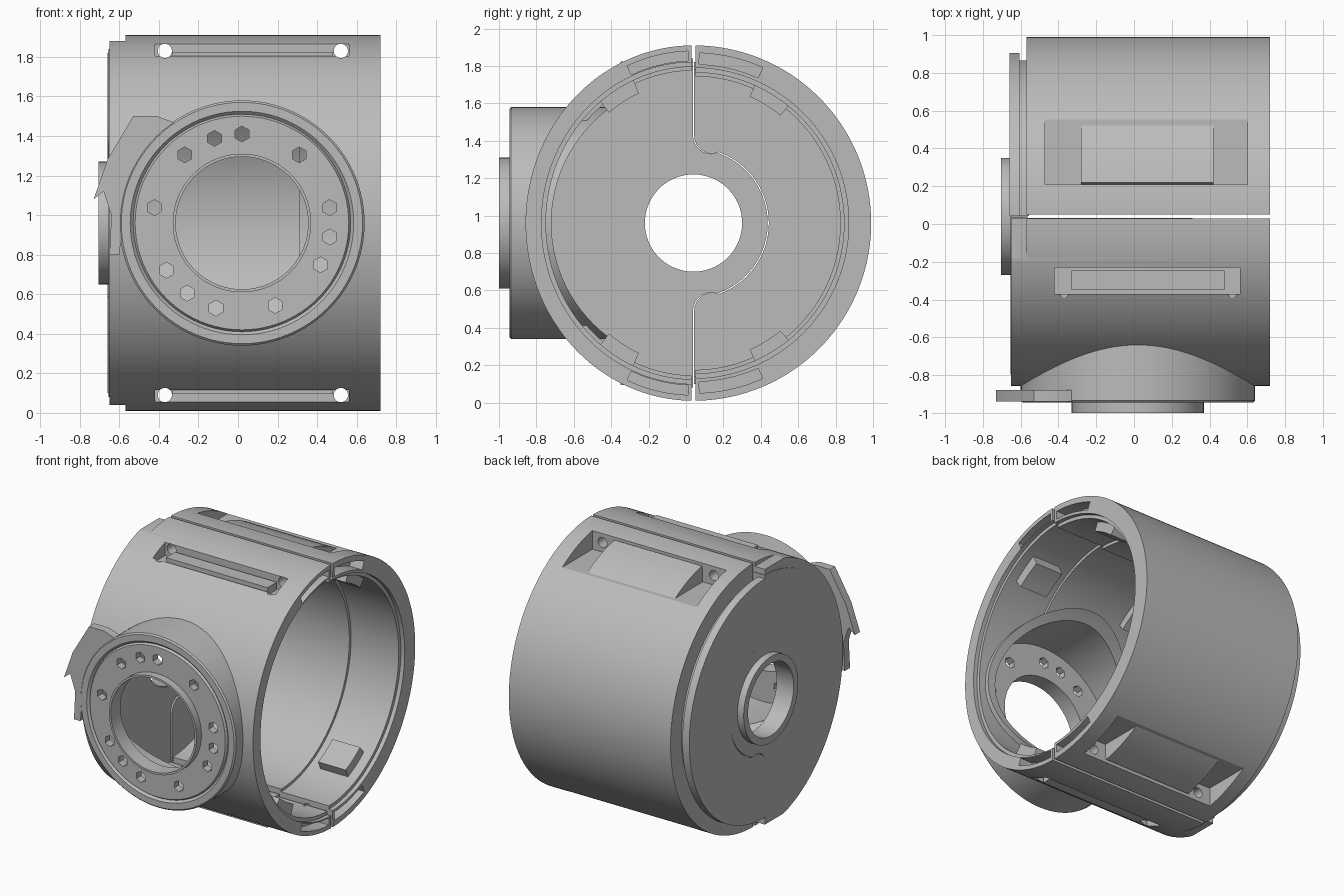
import bpy, bmesh
from math import sin, cos, pi, radians

if "Cube" in bpy.data.objects:
    bpy.data.objects.remove(bpy.data.objects["Cube"])

CY, CZ, NX = 0.04, 0.96, 0.02      # housing axis and nozzle axis
FLAT = 0.945                       # front half is slightly flattened

grey = bpy.data.materials.new("machined_grey")
grey.use_nodes = True
grey.diffuse_color = (0.5, 0.5, 0.5, 1)
grey.node_tree.nodes["Principled BSDF"].inputs["Base Color"].default_value = grey.diffuse_color


def finish(name, bm):
    bmesh.ops.recalc_face_normals(bm, faces=bm.faces)
    mesh = bpy.data.meshes.new(name)
    bm.to_mesh(mesh)
    bm.free()
    mesh.materials.append(grey)
    obj = bpy.data.objects.new(name, mesh)
    bpy.context.collection.objects.link(obj)
    return obj


def lathe(name, profile, start=0, end=360, axis="x", steps=96, squash=1.0):
    """Sweep a closed (along, radius) profile; angles run from the top towards +y."""
    bm = bmesh.new()
    full = end - start == 360
    rings = []
    count = steps if full else max(4, int(steps * (end - start) / 360)) + 1
    for i in range(count):
        t = radians(start + (end - start) * i / (count if full else count - 1))
        ring = []
        for a, r in profile:
            side, up = r * sin(t), CZ + r * cos(t)
            co = (a, CY + side * squash, up) if axis == "x" else (NX + side, a, up)
            ring.append(bm.verts.new(co))
        rings.append(ring)
    n = len(profile)
    pairs = list(zip(rings, rings[1:])) + ([(rings[-1], rings[0])] if full else [])
    for p, q in pairs:
        for j in range(n):
            k = (j + 1) % n
            bm.faces.new((p[j], p[k], q[k], q[j]))
    if not full:
        bm.faces.new(rings[0])
        bm.faces.new(rings[-1])
    return finish(name, bm)


def band(x0, x1, r0, r1):
    return [(x0, r0), (x1, r0), (x1, r1), (x0, r1)]


def prism(name, points, lo, hi, axis):
    """Extrude an outline along x (outline in y,z) or along y (outline in x,z)."""
    bm = bmesh.new()
    place = (lambda u, v, d: (d, u, v)) if axis == "x" else (lambda u, v, d: (u, d, v))
    a = [bm.verts.new(place(u, v, lo)) for u, v in points]
    b = [bm.verts.new(place(u, v, hi)) for u, v in points]
    bm.faces.new(a)
    bm.faces.new(b)
    for i in range(len(a)):
        k = (i + 1) % len(a)
        bm.faces.new((a[i], a[k], b[k], b[i]))
    return finish(name, bm)


def box(name, xs, ys, low, high, sign):
    """Box whose heights are measured from the axis, up or down."""
    z0, z1 = CZ + sign * low, CZ + sign * high
    outline = [(xs[0], z0), (xs[1], z0), (xs[1], z1), (xs[0], z1)]
    return prism(name, outline, ys[0], ys[1], "y")


def rod(name, centre, radius, lo, hi, axis, sides=24):
    u, v = centre
    ring = [(u + radius * sin(2 * pi * i / sides), v + radius * cos(2 * pi * i / sides))
            for i in range(sides)]
    return prism(name, ring, lo, hi, axis)


def cut(target, cutter):
    mod = target.modifiers.new("cut", "BOOLEAN")
    mod.operation, mod.solver, mod.object = "DIFFERENCE", "EXACT", cutter
    bpy.context.view_layer.update()
    graph = bpy.context.evaluated_depsgraph_get()
    mesh = bpy.data.meshes.new_from_object(target.evaluated_get(graph))
    target.modifiers.clear()
    target.data = mesh
    bpy.data.objects.remove(cutter)


# Two half shells with a stepped open rim and a smaller bore behind it
def shell_profile(end, inner):
    return [(end, 0.95), (0.72, 0.95), (0.72, inner + 0.045), (0.69, inner + 0.045),
            (0.69, inner + 0.02), (0.31, inner + 0.02), (0.31, inner), (end, inner)]


back_shell = lathe("back_shell", shell_profile(-0.57, 0.785), 0.7, 179.3, steps=192)
front_shell = lathe("front_shell", shell_profile(-0.65, 0.815), 180.7, 359.3,
                    steps=192, squash=FLAT)

# Nozzle bore through the front shell
cut(front_shell, rod("bore_cutter", (NX, CZ), 0.57, -1.3, -0.3, "y", 64))

for top in (True, False):
    place = "top" if top else "bottom"
    sign = 1 if top else -1

    def span(a, b):
        """Angles from the vertical, mirrored for the bottom."""
        return (a, b) if top else (180 - b, 180 - a)

    # Rear bolt pocket with a flat floor, a curved cover and inner bosses
    cut(back_shell, box("pocket_cutter", (-0.47, 0.6), (0.21, 0.7), 0.8, 1.1, sign))
    lathe(place + "_pocket_cover", band(-0.28, 0.42, 0.82, 0.935), *span(11, 33))
    for side, x0, x1 in (("right", -0.5, -0.25), ("left", 0.4, 0.62)):
        lathe(f"{place}_{side}_rear_boss", band(x0, x1, 0.74, 0.815), *span(24, 39))
        lathe(f"{place}_{side}_front_boss", band(x0, x1, 0.76, 0.85),
              *span(-39, -24), squash=FLAT)

    # Front groove with a filler strip, and the end step beside the split
    cut(front_shell, box("groove_cutter", (-0.42, 0.56), (-0.37, -0.23), 0.81, 1.2, sign))
    box(place + "_groove_strip", (-0.33, 0.48), (-0.35, -0.245), 0.79, 0.865, sign)
    cut(front_shell, box("step_cutter", (-0.8, -0.57), (-0.5, 0.2), 0.92, 1.2, sign))

    # Clamping bolt holes and rim pockets
    for shell in (front_shell, back_shell):
        for x in (-0.37, 0.52):
            cut(shell, rod("bolt_cutter", (x, CZ + sign * 0.87), 0.036, -0.6, 0.7, "y"))
    cut(back_shell, lathe("rim_cutter", band(0.62, 0.8, 0.85, 0.91), *span(2, 24)))
    cut(front_shell, lathe("rim_cutter", band(0.62, 0.8, 0.868, 0.92),
                           *span(-24, -2), squash=FLAT))


# Split end wall: the seam swings round the central hub
def seam(gap, radius):
    blend = [(CY + gap + 0.1 * (1 - cos(pi * i / 12)), 0.47 - 0.1 * sin(pi * i / 12))
             for i in range(7)]
    hub = [(CY + (0.4 + gap) * sin(t), CZ + (0.4 + gap) * cos(t))
           for t in (radians(20 + 140 * i / 24) for i in range(25))]
    upper = [(y, CZ + h) for y, h in blend]
    lower = [(y, CZ - h) for y, h in reversed(blend)]
    return [(CY + gap, CZ + radius)] + upper + hub + lower + [(CY + gap, CZ - radius)]


def wall(name, radius, side, lo, hi, squash=1.0):
    arc = [(CY + side * (0.005 + radius * squash * sin(t)), CZ - radius * cos(t))
           for t in (pi * i / 64 for i in range(1, 64))]
    return prism(name, seam(side * 0.003, radius) + arc, lo, hi, "x")


front_wall = wall("front_end_wall", 0.88, -1, -0.655, -0.565, FLAT)
wall("rear_end_wall", 0.86, 1, -0.66, -0.605)
wall("rear_end_wall_neck", 0.82, 1, -0.61, -0.555)
cut(front_wall, rod("hub_cutter", (CY, CZ), 0.265, -1, 0, "x", 48))
lathe("end_hub", band(-0.705, -0.57, 0.26, 0.31))

# Nozzle with its bolted flange, trimmed flush with the housing bore
nozzle = lathe("nozzle", [(-0.4, 0.62), (-0.935, 0.62), (-0.945, 0.61), (-0.945, 0.565),
                          (-0.93, 0.55), (-0.945, 0.54), (-0.945, 0.345), (-0.89, 0.345),
                          (-0.89, 0.56), (-0.4, 0.56)], axis="y")
cut(nozzle, lathe("trim_cutter", [(-1, 0.01), (1, 0.01), (1, 0.76), (-1, 0.76)]))
lathe("nozzle_lip", band(-1.0, -0.89, 0.335, 0.35), axis="y")
for angle in (0, -18, -40, -80, -122, -142, -163, 158, 118, 99, 80, 40):
    t = radians(angle)
    centre = (NX + 0.45 * sin(t), CZ + 0.45 * cos(t))
    cut(nozzle, rod("flange_hole_cutter", centre, 0.04, -1.1, -0.8, "y", 6))

# Side bracket beside the nozzle
prism("side_bracket", [(-0.73, 1.08), (-0.66, 1.28), (-0.53, 1.5), (-0.41, 1.5), (-0.3, 1.46),
                       (-0.45, 1.3), (-0.57, 1.05), (-0.6, 0.8), (-0.65, 0.8), (-0.64, 1.0),
                       (-0.68, 1.12)], -0.94, -0.88, "y")

# Smooth shading with sharp edges kept
bpy.ops.object.select_all(action="DESELECT")
for obj in bpy.context.collection.objects:
    if obj.type == "MESH":
        obj.select_set(True)
        bpy.context.view_layer.objects.active = obj
bpy.ops.object.shade_smooth_by_angle(angle=radians(30))
